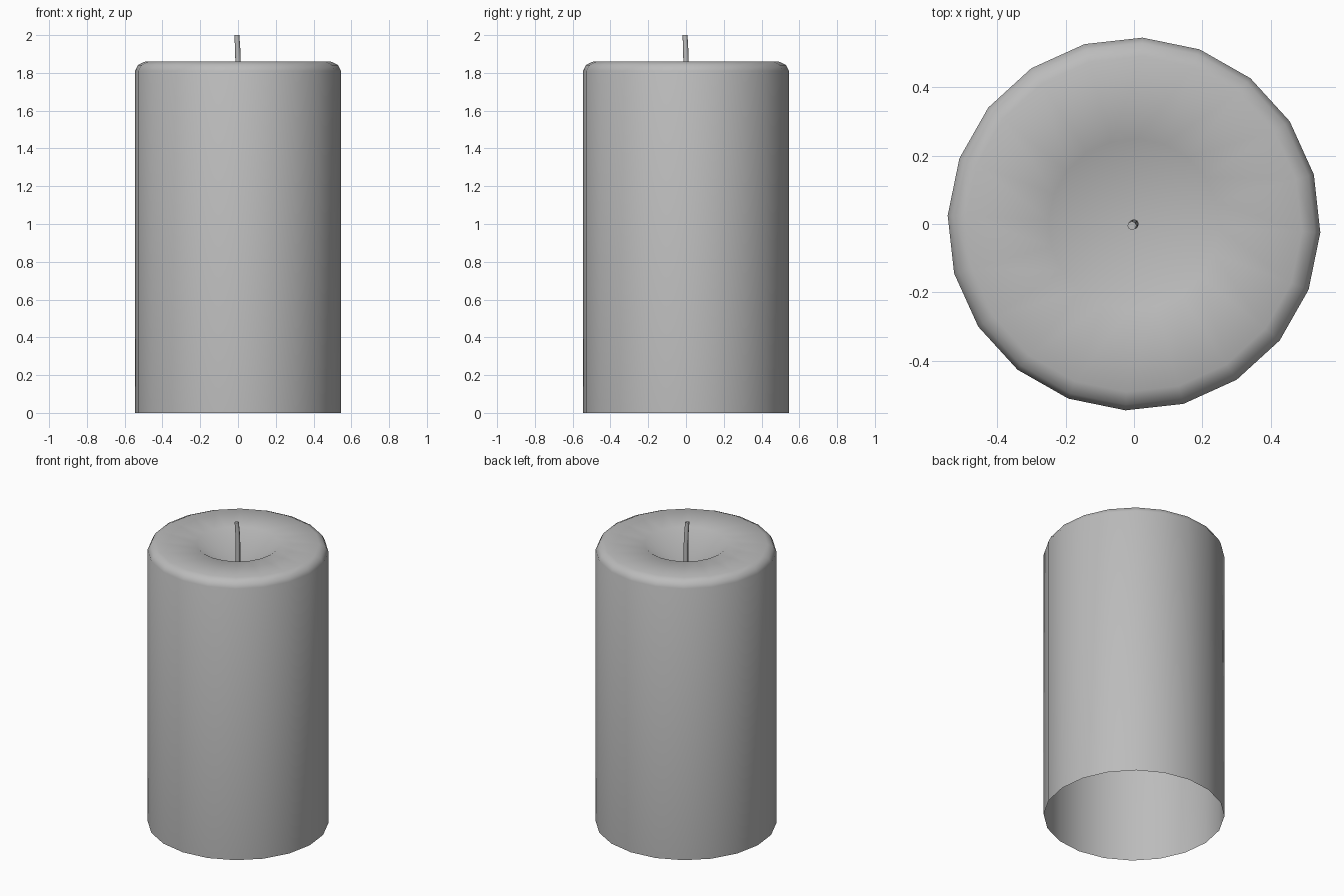
import bpy, bmesh, math
from mathutils import Vector

old = bpy.data.objects.get("Cube")
if old:
    bpy.data.objects.remove(old, do_unlink=True)


def make_material(name, colour):
    mat = bpy.data.materials.new(name)
    mat.use_nodes = True
    mat.diffuse_color = colour
    mat.node_tree.nodes["Principled BSDF"].inputs["Base Color"].default_value = colour
    return mat


def lathe(name, rings, sides, turn, mat, sharp_angle):
    """Skin rings of (centre x, centre y, z, radius); a zero radius closes to a point."""
    bm = bmesh.new()
    loops = []
    for x, y, z, r in rings:
        if r == 0:
            loops.append([bm.verts.new((x, y, z))] * sides)
            continue
        angles = [turn + math.tau * i / sides for i in range(sides)]
        loops.append([bm.verts.new(Vector((x + r * math.cos(a), y + r * math.sin(a), z)))
                      for a in angles])
    for low, high in zip(loops, loops[1:]):
        for i in range(sides):
            j = (i + 1) % sides
            corners = dict.fromkeys((low[i], low[j], high[j], high[i]))
            bm.faces.new(list(corners))
    mesh = bpy.data.meshes.new(name)
    bm.to_mesh(mesh)
    bm.free()
    mesh.materials.append(mat)
    obj = bpy.data.objects.new(name, mesh)
    bpy.context.collection.objects.link(obj)
    bpy.ops.object.select_all(action='DESELECT')
    obj.select_set(True)
    bpy.context.view_layer.objects.active = obj
    bpy.ops.object.shade_smooth_by_angle(angle=math.radians(sharp_angle))
    return obj


grey = make_material("wax grey", (0.5, 0.5, 0.5, 1))

# Wax body: open underneath, rounded rim, melted hollow on top
profile = [(0.546, 0), (0.546, 1.81), (0.53, 1.842), (0.492, 1.86),
           (0.25, 1.853), (0, 1.69)]
lathe("wax_body", [(0, 0, z, r) for r, z in profile], 20, math.radians(-2.6), grey, 60)

# Wick: slim rod that leans slightly towards its tip
wick = [(0, 0, 1.66, 0.014), (0, 0, 1.86, 0.014), (-0.002, -0.002, 1.93, 0.014),
        (-0.006, -0.005, 2.0, 0.013), (-0.006, -0.005, 2.0, 0)]
lathe("wick", wick, 8, 0, grey, 60)
